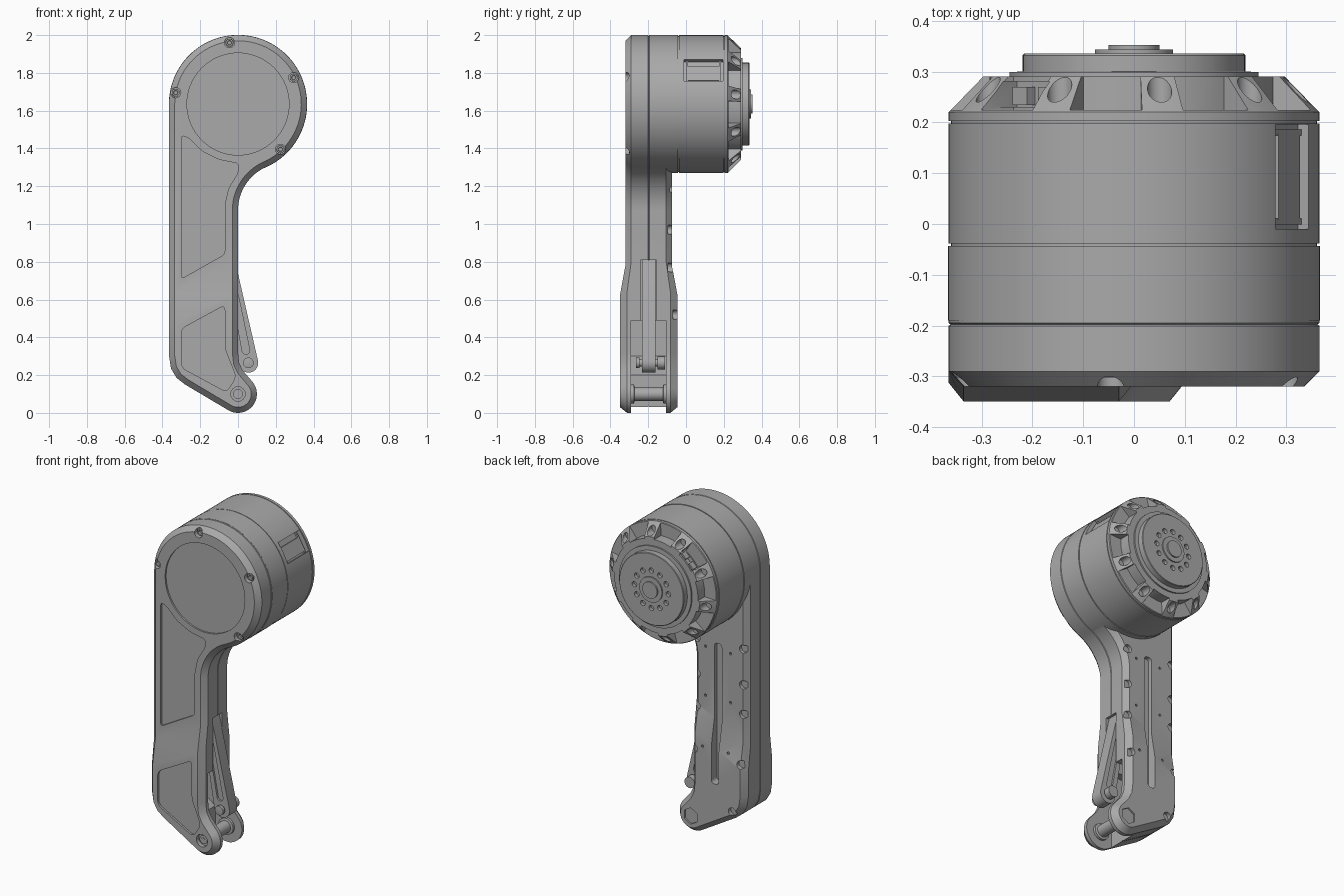
import bpy, bmesh, math
from mathutils import Vector, Matrix

cube = bpy.data.objects.get("Cube")
if cube:
    bpy.data.objects.remove(cube, do_unlink=True)

grey = bpy.data.materials.new("mid grey")
grey.use_nodes = True
grey.diffuse_color = (0.4, 0.4, 0.4, 1)
grey.node_tree.nodes["Principled BSDF"].inputs["Base Color"].default_value = (0.4, 0.4, 0.4, 1)

HUB = 1.635      # height of the motor axis
R = 0.365        # motor radius
MID = -0.1975    # mid plane of the leg


def finish(name, bm):
    bmesh.ops.recalc_face_normals(bm, faces=bm.faces)
    mesh = bpy.data.meshes.new(name)
    bm.to_mesh(mesh)
    bm.free()
    mesh.materials.append(grey)
    ob = bpy.data.objects.new(name, mesh)
    bpy.context.collection.objects.link(ob)
    return ob


def prism(name, pts, y0, y1, r=0):
    """Outline in x, z pulled along y, with rounded corners."""
    bm = bmesh.new()
    f = bm.faces.new([bm.verts.new((x, y0, z)) for x, z in pts])
    if r:
        bmesh.ops.bevel(bm, geom=bm.verts[:], offset=r, segments=4,
                        affect='VERTICES', profile=0.5)
    ext = bmesh.ops.extrude_face_region(bm, geom=bm.faces[:])
    bmesh.ops.translate(bm, vec=(0, y1 - y0, 0),
                        verts=[v for v in ext["geom"] if isinstance(v, bmesh.types.BMVert)])
    return finish(name, bm)


def loft(name, rings):
    bm = bmesh.new()
    loops = [[bm.verts.new(p) for p in ring] for ring in rings]
    n = len(loops[0])
    for a, b in zip(loops, loops[1:]):
        for i in range(n):
            bm.faces.new((a[i], a[(i + 1) % n], b[(i + 1) % n], b[i]))
    bm.faces.new(loops[0])
    bm.faces.new(loops[-1])
    return finish(name, bm)


def lathe(name, profile, x=0, z=HUB, n=96):
    """Profile of radius, y turned about an axis along y."""
    turn = [math.tau * i / n for i in range(n)]
    return loft(name, [[(x + r * math.sin(a), y, z + r * math.cos(a)) for a in turn]
                       for r, y in profile])


def rod(name, x, z, r, y0, y1, n=24):
    return lathe(name, [(r, y0), (r, y1)], x, z, n)


def box(name, size, matrix):
    bm = bmesh.new()
    bmesh.ops.create_cube(bm, size=1, matrix=matrix @ Matrix.Diagonal((*size, 1)))
    return finish(name, bm)


def cut(target, cutter):
    mod = target.modifiers.new("cut", 'BOOLEAN')
    mod.operation, mod.solver, mod.object = 'DIFFERENCE', 'EXACT', cutter
    bpy.context.view_layer.objects.active = target
    bpy.ops.object.modifier_apply(modifier=mod.name)
    bpy.data.objects.remove(cutter, do_unlink=True)


def arc(cx, cz, r, a0, a1, n):
    steps = [math.radians(a0 + (a1 - a0) * i / n) for i in range(n + 1)]
    return [(cx + r * math.cos(a), cz + r * math.sin(a)) for a in steps]


def inset(pts, d):
    out = []
    for i, p in enumerate(pts):
        a, b, c = Vector(pts[i - 1]), Vector(p), Vector(pts[(i + 1) % len(pts)])
        u, v = (b - a).normalized(), (c - b).normalized()
        m = Vector((u.y + v.y, -u.x - v.x)).normalized()
        out.append(b + m * d / max(0.5, m.dot(Vector((u.y, -u.x)))))
    return out


# Leg: round head, straight shank, fillet into the head, foot round the pivot
fil = 0.25
drop = math.sqrt((R + fil) ** 2 - fil ** 2)
join = math.degrees(math.atan2(drop, -fil))
outline = arc(0, HUB, R, 180, join - 180, 72)
outline += arc(fil, HUB - drop, fil, join, 180, 14)[1:]
outline += [(0, 0.32), (0.006, 0.265), (0.025, 0.225)]
outline += arc(0, 0.1, 0.1, 40, -120, 20)
outline += [(-0.28, 0.15), (-0.325, 0.185), (-0.355, 0.235), (-0.365, 0.3)]
half = 0.1225
layers = [(0.03, -half), (0, 0.03 - half), (0, -0.003), (0.004, 0), (0, 0.003),
          (0, half - 0.03), (0.03, half)]
leg = loft("leg", [[(x, y, z) for x, z in inset(outline, d)] for d, y in layers])

# Widen the leg below a slanted step
bm = bmesh.new()
bm.from_mesh(leg.data)
slant = Vector((-0.5, 0, 1))
for h in (0.8, 0.64):
    bmesh.ops.bisect_plane(bm, geom=bm.verts[:] + bm.edges[:] + bm.faces[:],
                           plane_co=(0, 0, h), plane_no=slant)
for v in bm.verts:
    t = min(1, max(0, (0.8 - v.co.dot(slant)) / 0.16))
    v.co.y = MID + v.co.y * (1 + 0.24 * t)
bm.to_mesh(leg.data)
bm.free()

# Fork opening and link slot
cut(leg, prism("cutter", [(0.2, 0.49), (-0.22, 0.49), (-0.22, 0.3), (-0.08, 0.2),
                          (-0.08, -0.1), (0.2, -0.1)], -0.29, -0.105))
cut(leg, prism("cutter", [(0.2, 0.45), (0.2, 0.81), (-0.14, 0.81), (-0.14, 0.45)], -0.24, -0.155))

# Front recesses
cut(leg, rod("cutter", 0, HUB, 0.27, -0.4, -0.31, 72))
upper = [(-0.3, 1.47), (-0.26, 1.455), (-0.19, 1.385), (-0.1, 1.34), (0.005, 1.32),
         (0, 1.27), (-0.05, 1.19), (-0.07, 1.1), (-0.07, 0.84), (-0.3, 0.71)]
lower = [(-0.07, 0.57), (-0.07, 0.34), (-0.01, 0.19), (-0.06, 0.11), (-0.3, 0.24), (-0.3, 0.445)]
cut(leg, prism("cutter", upper, -0.4, -0.308, 0.018))
cut(leg, prism("cutter", lower, -0.4, -0.337, 0.025))

# Back channel, screw pockets and hexagonal pivot recess
cut(leg, prism("cutter", [(-0.19, 0.34), (-0.19, 1.19), (-0.14, 1.19), (-0.14, 0.34)],
               -0.1, 0, 0.02))
cut(leg, rod("cutter", 0, 0.1, 0.05, -0.055, 0, 6))
for x, z in [(-0.335, 1.2), (-0.335, 0.98), (-0.335, 0.8), (-0.335, 0.5), (-0.28, 0.2),
             (-0.02, 1.19), (-0.02, 0.97), (-0.02, 0.77), (-0.02, 0.52)]:
    cut(leg, rod("cutter", x, z, 0.025, -0.095 if z > 0.6 else -0.07, 0, 16))
for z in (1.15, 0.85, 0.55):
    for x in (-0.25, -0.08):
        cut(leg, rod("cutter", x, z, 0.008, -0.09 if z > 0.6 else -0.06, 0, 10))

# Cover screws on the front rim and at the pivot
for x, z in [(-0.045, 1.96), (0.295, 1.775), (0.225, 1.395), (-0.33, 1.695)]:
    cut(leg, rod("cutter", x, z, 0.027, -0.4, -0.29))
    lathe("cover_screw", [(0.01, -0.285), (0.01, -0.296), (0.012, -0.302), (0.02, -0.302),
                          (0.021, -0.285)], x, z, 20)
cut(leg, rod("cutter", 0, 0.1, 0.038, -0.4, -0.325))
rod("pivot_screw", 0, 0.1, 0.026, -0.33, -0.335)
rod("pivot_screw_socket", 0, 0.1, 0.013, -0.33, -0.338, 6)

# Pivot pin across the fork
lathe("pivot_pin", [(0.05, -0.292), (0.05, -0.275), (0.036, -0.272), (0.036, -0.123),
                    (0.05, -0.12), (0.05, -0.103)], 0, 0.1, 32)

# Motor casing with seams and a bevelled back ring
motor = lathe("motor_casing", [(0.3, -0.19), (R + 0.001, -0.19), (R + 0.001, -0.043),
                               (0.36, -0.043), (0.36, -0.038), (R, -0.038), (R, 0.198),
                               (0.36, 0.198), (0.36, 0.203), (R, 0.203), (R, 0.22),
                               (0.297, 0.29), (0.2, 0.29)])


def sector(a, width, r0, r1, y0, y1):
    inner = arc(0, HUB, r0, a - width / 2, a + width / 2, 6)
    outer = arc(0, HUB, r1, a + width / 2, a - width / 2, 6)
    return prism("cutter", inner + outer, y0, y1)


# Pockets and screw holes round the back ring
for k in range(10):
    socket = k == 3
    cut(motor, sector(63 + 36 * k + (72 - 36 * 2 if socket else 0), 23, 0.284, 0.45, 0.224, 0.4))
    a = math.radians(81 + 36 * k)
    cut(motor, rod("cutter", 0.322 * math.cos(a), HUB + 0.322 * math.sin(a), 0.024, 0.225, 0.4, 20))

# Cable socket in the ring, upper right side
turn = Matrix.Translation((0, 0, HUB)) @ Matrix.Rotation(math.radians(-45), 4, 'Y')
cut(motor, box("cutter", (0.13, 0.05, 0.2), turn @ Matrix.Translation((0, 0.255, 0.36))))
for x in (-0.035, 0.035):
    box("socket_block", (0.04, 0.035, 0.025), turn @ Matrix.Translation((x, 0.252, 0.27)))

# Side window with a plug plate
turn = Matrix.Translation((0, 0, HUB)) @ Matrix.Rotation(math.radians(60), 4, 'Y')
cut(motor, box("cutter", (0.13, 0.205, 0.1), turn @ Matrix.Translation((0, 0.093, 0.385))))
box("window_plate", (0.085, 0.17, 0.02), turn @ Matrix.Translation((0.012, 0.093, 0.336)))
for y in (0.005, 0.18):
    box("window_lug", (0.125, 0.012, 0.014), turn @ Matrix.Translation((0, y, 0.338)))

# Output disc with bolt circle and hub
disc = lathe("output_disc", [(0.245, 0.285), (0.245, 0.299), (0.219, 0.3), (0.219, 0.332),
                             (0.216, 0.335), (0.1, 0.335)])
for k in range(12):
    a = math.tau * k / 12
    cut(disc, rod("cutter", 0.115 * math.cos(a), HUB + 0.115 * math.sin(a), 0.016, 0.315, 0.4, 16))
lathe("output_hub", [(0.077, 0.33), (0.077, 0.343), (0.05, 0.343), (0.05, 0.352), (0.04, 0.352)],
      n=48)

# Push link with grooved faces and its bolt
tilt = math.degrees(math.atan2(0.635, -0.125))
foot, top = (0.055, 0.265), (-0.07, 0.9)


def link_shape(r0, r1):
    return arc(*foot, r0, tilt + 90, tilt + 270, 16) + arc(*top, r1, tilt - 90, tilt + 90, 8)


link = prism("push_link", link_shape(0.052, 0.032), -0.234, -0.161)
groove_foot = (0.042, 0.33)
groove = arc(*groove_foot, 0.02, tilt + 90, tilt + 270, 8) + arc(-0.06, 0.85, 0.014, tilt - 90, tilt + 90, 8)
for y0, y1 in ((-0.3, -0.222), (-0.173, -0.1)):
    cut(link, prism("cutter", groove, y0, y1))
lathe("link_bolt", [(0.015, -0.266), (0.028, -0.264), (0.028, -0.245), (0.02, -0.245),
                    (0.02, -0.15), (0.034, -0.15), (0.034, -0.112)], *foot, n=24)

# Smooth curved sides, keep edges crisp
bpy.ops.object.select_all(action='DESELECT')
for ob in bpy.context.collection.objects:
    if ob.type == 'MESH' and grey.name in ob.data.materials:
        ob.select_set(True)
        bpy.context.view_layer.objects.active = ob
bpy.ops.object.shade_smooth_by_angle(angle=math.radians(25))
